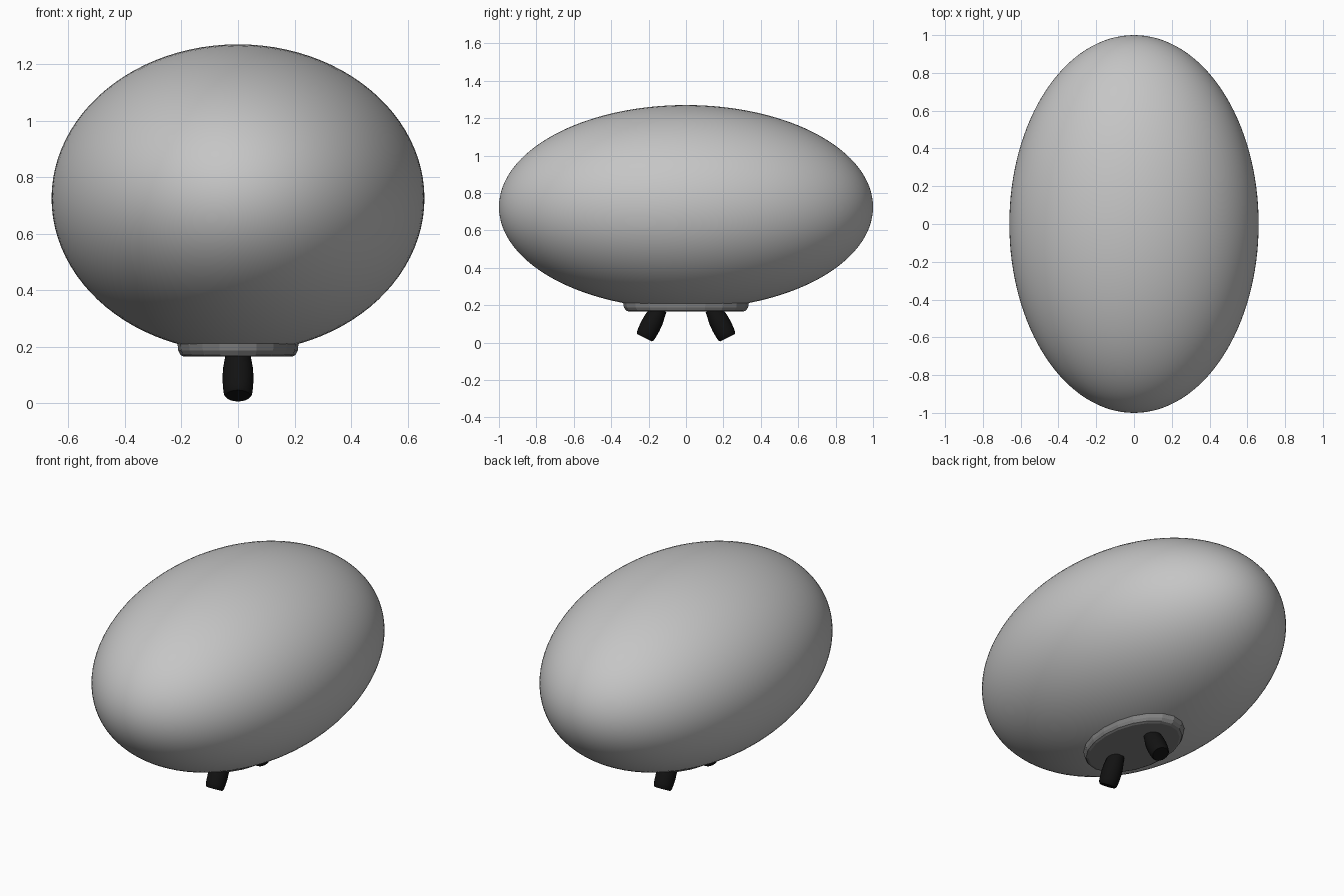
import bpy, bmesh, math
from mathutils import Matrix

if "Cube" in bpy.data.objects:
    bpy.data.objects.remove(bpy.data.objects["Cube"])


def material(name, v):
    m = bpy.data.materials.new(name)
    m.diffuse_color = (v, v, v, 1)
    m.use_nodes = True
    m.node_tree.nodes["Principled BSDF"].inputs["Base Color"].default_value = m.diffuse_color
    return m


light_grey = material("light_grey", 0.56)
dark_grey = material("dark_grey", 0.22)
black = material("black", 0.006)


def finish(name, bm, mat, angle):
    bmesh.ops.recalc_face_normals(bm, faces=bm.faces)
    me = bpy.data.meshes.new(name)
    bm.to_mesh(me)
    bm.free()
    me.materials.append(mat)
    ob = bpy.data.objects.new(name, me)
    bpy.context.collection.objects.link(ob)
    if angle:
        bpy.ops.object.select_all(action='DESELECT')
        ob.select_set(True)
        bpy.context.view_layer.objects.active = ob
        bpy.ops.object.shade_smooth_by_angle(angle=math.radians(angle))
    return ob


def lathe(rings, sides, sx=1, sy=1):
    """Closed solid from (radius, height) rings, with oval scaling."""
    bm = bmesh.new()
    loops = []
    for r, z in rings:
        loops.append([bm.verts.new((r * sx * math.cos(2 * math.pi * i / sides),
                                    r * sy * math.sin(2 * math.pi * i / sides), z))
                      for i in range(sides)])
    for a, b in zip(loops, loops[1:]):
        for i in range(sides):
            j = (i + 1) % sides
            bm.faces.new((a[i], a[j], b[j], b[i]))
    bm.faces.new(loops[0])
    bm.faces.new(loops[-1])
    return bm


# Smooth egg-like body, poles along y
bm = bmesh.new()
bmesh.ops.create_uvsphere(bm, u_segments=96, v_segments=64, radius=1,
                          matrix=Matrix.Rotation(math.pi / 2, 4, 'X'))
bmesh.ops.transform(bm, verts=bm.verts,
                    matrix=Matrix.Translation((0, 0, 0.725)) @ Matrix.Diagonal((0.66, 1, 0.545, 1)))
finish("body", bm, light_grey, 30)

# Oval base plate with a rounded lower rim
bm = lathe([(0.90, 0.165), (0.95, 0.171), (0.985, 0.187), (1.0, 0.22), (0.9, 0.235)],
           20, 0.215, 0.337)
finish("base_plate", bm, dark_grey, 0)

# Two splayed, barrel-shaped feet
for name, side in (("front_foot", -1), ("back_foot", 1)):
    bm = lathe([(0.044, 0), (0.05, 0.008), (0.053, 0.03), (0.055, 0.07),
                (0.053, 0.11), (0.047, 0.145), (0.042, 0.175)], 20)
    bmesh.ops.transform(bm, verts=bm.verts,
                        matrix=Matrix.Translation((0, side * 0.222, 0.026))
                        @ Matrix.Rotation(side * math.radians(27), 4, 'X'))
    finish(name, bm, black, 40)
